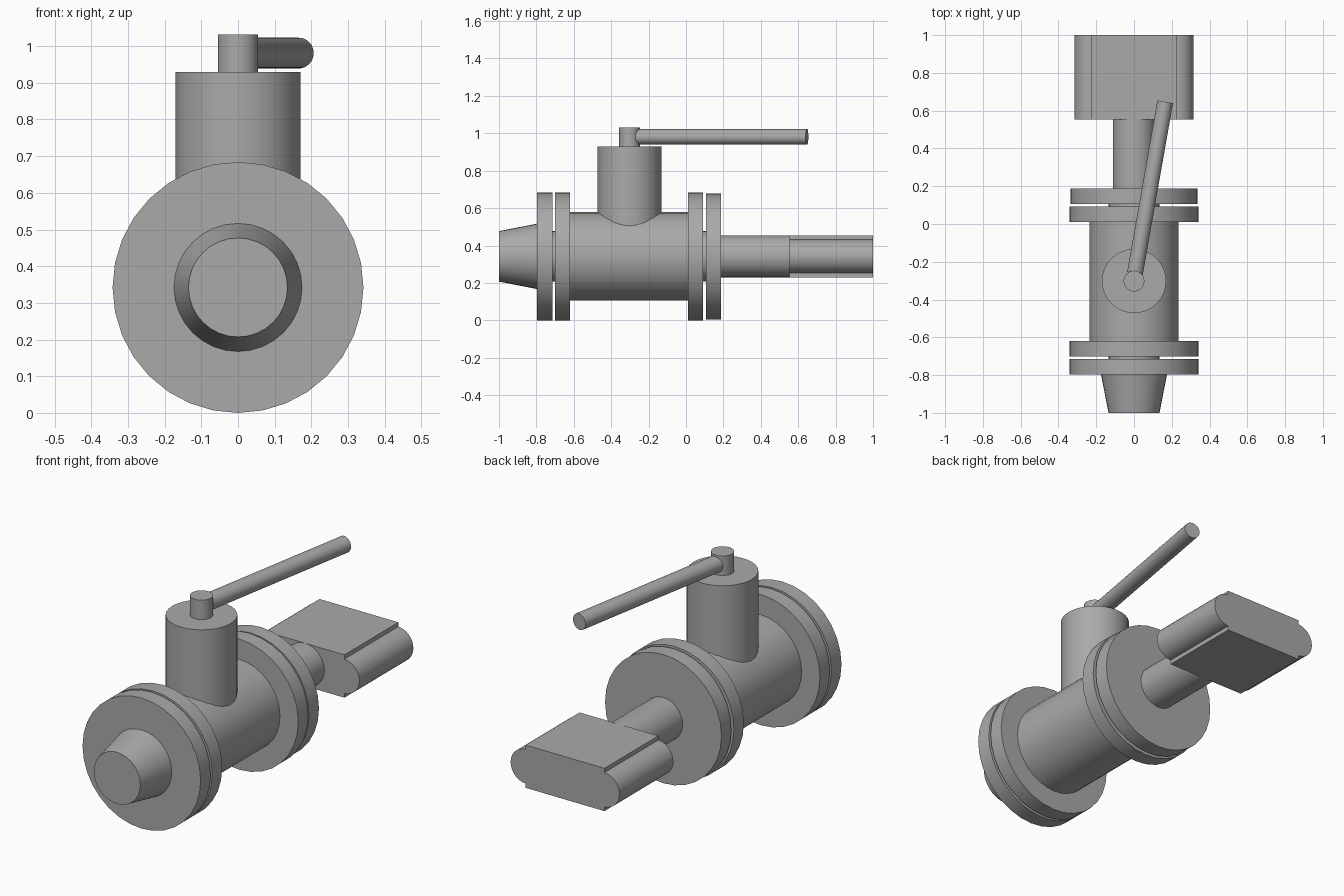
import bpy
from math import radians
from mathutils import Vector

cube = bpy.data.objects.get("Cube")
if cube:
    bpy.data.objects.remove(cube, do_unlink=True)

AXIS_Z = 0.342
STEM_Y = -0.302

grey = bpy.data.materials.new("plain grey")
grey.use_nodes = True
colour = (0.4, 0.4, 0.4, 1)
grey.diffuse_color = colour
for node in grey.node_tree.nodes:
    if node.type == "BSDF_PRINCIPLED":
        node.inputs["Base Color"].default_value = colour


def finish(name):
    obj = bpy.context.object
    obj.name = obj.data.name = name
    obj.data.materials.append(grey)
    return obj


def rod(name, start, end, r1, r2=None, sides=32):
    """Capped cylinder or cone between two points."""
    start, end = Vector(start), Vector(end)
    along = end - start
    bpy.ops.mesh.primitive_cone_add(
        vertices=sides, radius1=r1, radius2=r1 if r2 is None else r2,
        depth=along.length, location=(start + end) / 2,
        rotation=along.to_track_quat("Z", "Y").to_euler())
    obj = finish(name)
    bpy.ops.object.shade_smooth_by_angle(angle=radians(30))
    return obj


def pipe(name, y1, y2, r1, r2=None, x=0):
    return rod(name, (x, y1, AXIS_Z), (x, y2, AXIS_Z), r1, r2)


# Main pipe run, front to back
pipe("nozzle", -1.0, -0.795, 0.135, 0.175)
pipe("body", -0.622, 0.012, 0.236)
pipe("rear_shaft", 0.185, 0.57, 0.112)

# Paired flanges, each pair joined by a narrow spacer
for end, y in (("front", -0.797), ("rear", 0.01)):
    pipe(end + "_outer_flange", y, y + 0.082, 0.342)
    pipe(end + "_spacer", y + 0.07, y + 0.11, 0.135)
    pipe(end + "_inner_flange", y + 0.096, y + 0.178, 0.342 if end == "front" else 0.337)

# Flat rear grip with rounded sides
bpy.ops.mesh.primitive_cube_add(size=1, location=(0, 0.777, AXIS_Z))
grip = finish("grip_block")
grip.scale = (0.456, 0.446, 0.224)
for side, x in (("left", 0.225), ("right", -0.225)):
    pipe(side + "_grip_round", 0.554, 1.0, 0.09, x=x)

# Valve housing, stem and lever
rod("valve_housing", (0, STEM_Y, AXIS_Z), (0, STEM_Y, 0.93), 0.17)
rod("stem", (0, STEM_Y, 0.92), (0, STEM_Y, 1.032), 0.055)
rod("lever", (0.005, -0.262, 0.981), (0.165, 0.647, 0.981), 0.042)
